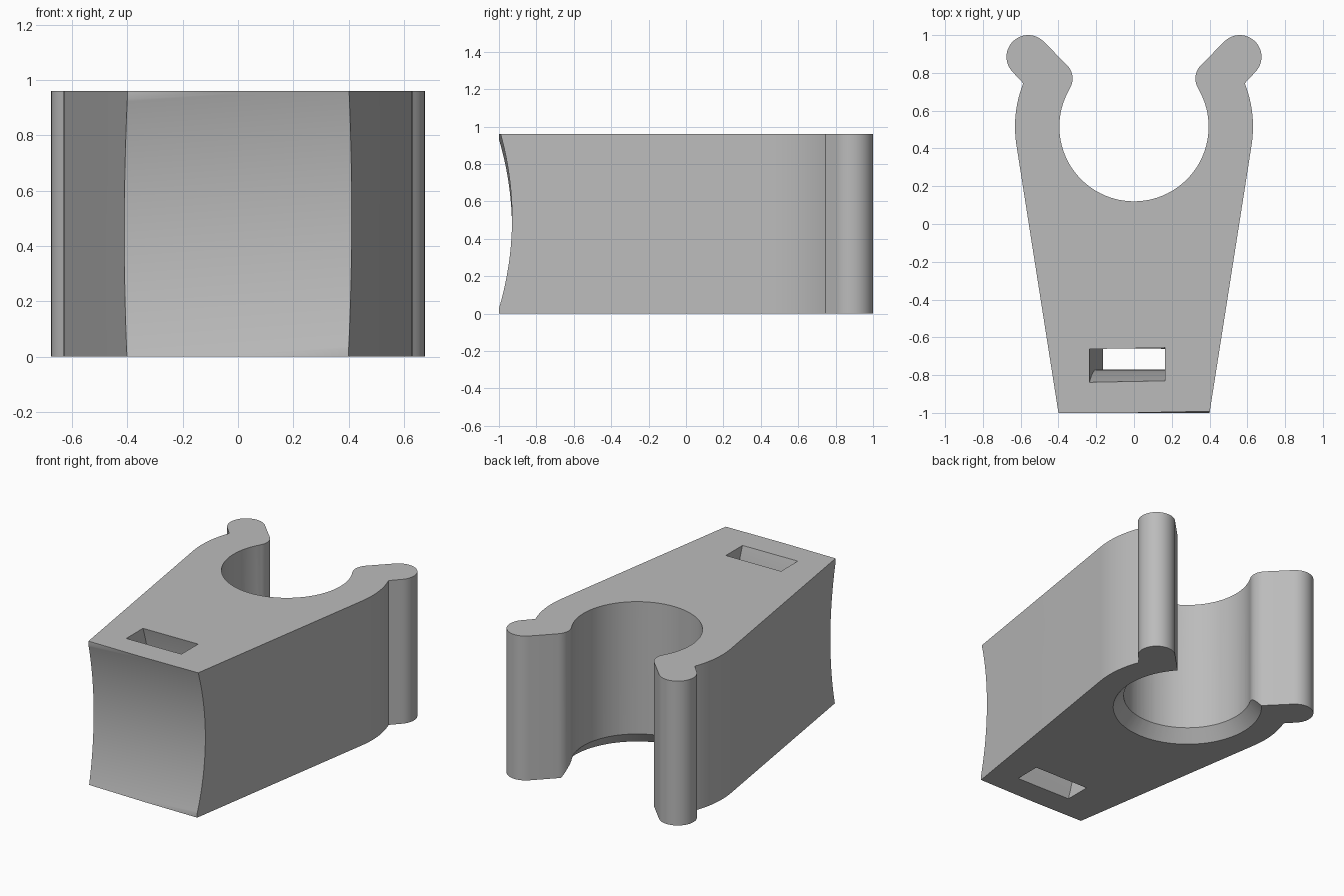
import bpy, bmesh
from math import cos, sin, radians
from mathutils import Matrix, Vector

HEIGHT = 0.96
MID = HEIGHT / 2
BORE_Y, BORE_R, SHELL_R = 0.515, 0.395, 0.63
TILT = -0.073          # slight lean of the curved seat and strap slot
SEAT_AXIS_Y = -2.61

if "Cube" in bpy.data.objects:
    bpy.data.objects.remove(bpy.data.objects["Cube"])

grey = bpy.data.materials.new("light grey plastic")
grey.use_nodes = True
COLOUR = (0.5, 0.5, 0.5, 1)
grey.diffuse_color = COLOUR
grey.node_tree.nodes["Principled BSDF"].inputs["Base Color"].default_value = COLOUR


def arc(cx, cy, r, start, end, steps):
    """Points along an arc, angles in degrees."""
    angles = [radians(start + (end - start) * i / steps) for i in range(steps + 1)]
    return [(cx + r * cos(a), cy + r * sin(a)) for a in angles]


def finish(bm, name):
    bmesh.ops.recalc_face_normals(bm, faces=bm.faces)
    mesh = bpy.data.meshes.new(name)
    bm.to_mesh(mesh)
    bm.free()
    mesh.materials.append(grey)
    obj = bpy.data.objects.new(name, mesh)
    bpy.context.collection.objects.link(obj)
    return obj


def prism(name, points, direction, matrix=None):
    """Extrude a closed outline of 3D points along a direction."""
    bm = bmesh.new()
    face = bm.faces.new([bm.verts.new(p) for p in points])
    new = bmesh.ops.extrude_face_region(bm, geom=[face])["geom"]
    bmesh.ops.translate(bm, vec=Vector(direction),
                        verts=[v for v in new if isinstance(v, bmesh.types.BMVert)])
    if matrix:
        bmesh.ops.transform(bm, matrix=matrix, verts=bm.verts)
    return finish(bm, name)


def curved_band(name, inner, outer, half_width):
    """Curved slab around the leaning horizontal seat axis."""
    ring = arc(SEAT_AXIS_Y, 0, outer, -26, 26, 48) + arc(SEAT_AXIS_Y, 0, inner, 26, -26, 48)
    lean = Matrix.Translation((0, 0, MID)) @ Matrix.Rotation(TILT, 4, 'Y')
    return prism(name, [(-half_width, y, z) for y, z in ring], (2 * half_width, 0, 0), lean)


# Clip body: one half outline, from the base round the arm tip to the bore
half = [(0.4, -1)]
half += arc(0, BORE_Y, SHELL_R, -9, 21.4, 12)       # outer shell
half += arc(0.56, 0.885, 0.115, -45, 135, 24)       # rounded arm tip
half += arc(0.425, 0.77, 0.1, 135, 213, 12)         # inner snap bump
half += arc(0, BORE_Y, BORE_R, 30, -90, 40)         # bore
outline = half + [(-x, y) for x, y in reversed(half[:-1])]
body = prism("clip_body", [(x, y, 0) for x, y in outline], (0, 0, HEIGHT))

# Cutters: concave front seat, curved strap slot, chamfer under the bore
seat = curved_band("seat_cutter", 1.3, 1.68, 0.8)
slot = curved_band("slot_cutter", 1.84, 2.01, 0.2)
bm = bmesh.new()
bmesh.ops.create_cone(bm, cap_ends=True, segments=120, radius1=0.525, radius2=0.387,
                      depth=0.17, matrix=Matrix.Translation((0, BORE_Y, 0.005)))
chamfer = finish(bm, "chamfer_cutter")

bpy.ops.object.select_all(action='DESELECT')
bpy.context.view_layer.objects.active = body
body.select_set(True)
for cutter in (seat, slot, chamfer):
    cutter.hide_render = True
    mod = body.modifiers.new(cutter.name, 'BOOLEAN')
    mod.operation = 'DIFFERENCE'
    mod.solver = 'EXACT'
    mod.object = cutter
    bpy.ops.object.modifier_apply(modifier=mod.name)
    bpy.data.objects.remove(cutter)
bpy.ops.object.shade_smooth_by_angle(angle=radians(25))
